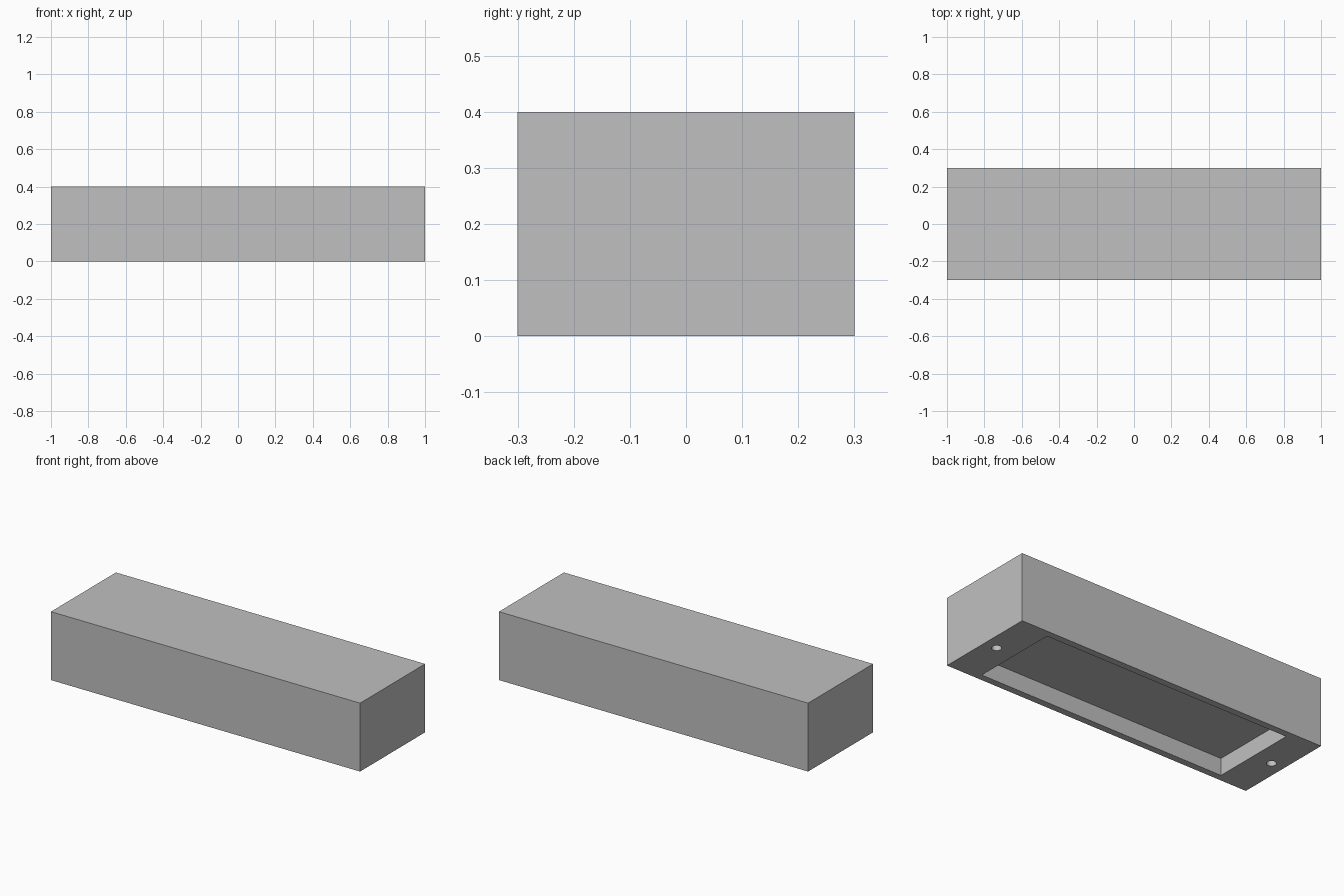
import bpy

default = bpy.data.objects.get("Cube")
if default:
    bpy.data.objects.remove(default, do_unlink=True)

LENGTH, WIDTH, HEIGHT = 2.0, 0.6, 0.4
RECESS_DEPTH, HOLE_DEPTH = 0.1, 0.2

# Single plain grey finish
grey = bpy.data.materials.new("light_grey")
grey.use_nodes = True
colour = (0.527, 0.527, 0.527, 1.0)
grey.diffuse_color = colour
grey.node_tree.nodes["Principled BSDF"].inputs["Base Color"].default_value = colour


def box(name, size, z_centre):
    bpy.ops.mesh.primitive_cube_add(size=1, location=(0, 0, z_centre))
    obj = bpy.context.object
    obj.name = name
    obj.scale = size
    bpy.ops.object.transform_apply(location=True, rotation=False, scale=True)
    obj.data.materials.append(grey)
    return obj


def cut(target, cutter):
    """Subtract the cutter from the target, then discard it."""
    cutter.hide_render = True
    mod = target.modifiers.new("cut", 'BOOLEAN')
    mod.operation = 'DIFFERENCE'
    mod.solver = 'EXACT'
    mod.object = cutter
    bpy.context.view_layer.objects.active = target
    bpy.ops.object.modifier_apply(modifier=mod.name)
    bpy.data.objects.remove(cutter, do_unlink=True)


# Solid block body
block = box("block_body", (LENGTH, WIDTH, HEIGHT), HEIGHT / 2)

# Shallow rectangular recess in the underside
cut(block, box("recess_cutter", (1.6, 0.52, 2 * RECESS_DEPTH), 0))

# Round mounting hole near each end of the underside
for side in (-1, 1):
    bpy.ops.mesh.primitive_cylinder_add(
        vertices=32, radius=0.026, depth=2 * HOLE_DEPTH, location=(side * 0.92, 0, 0))
    hole = bpy.context.object
    hole.name = "hole_cutter"
    hole.data.materials.append(grey)
    cut(block, hole)

# Smooth hole walls, crisp block edges
bpy.ops.object.select_all(action='DESELECT')
block.select_set(True)
bpy.context.view_layer.objects.active = block
bpy.ops.object.shade_smooth_by_angle()
